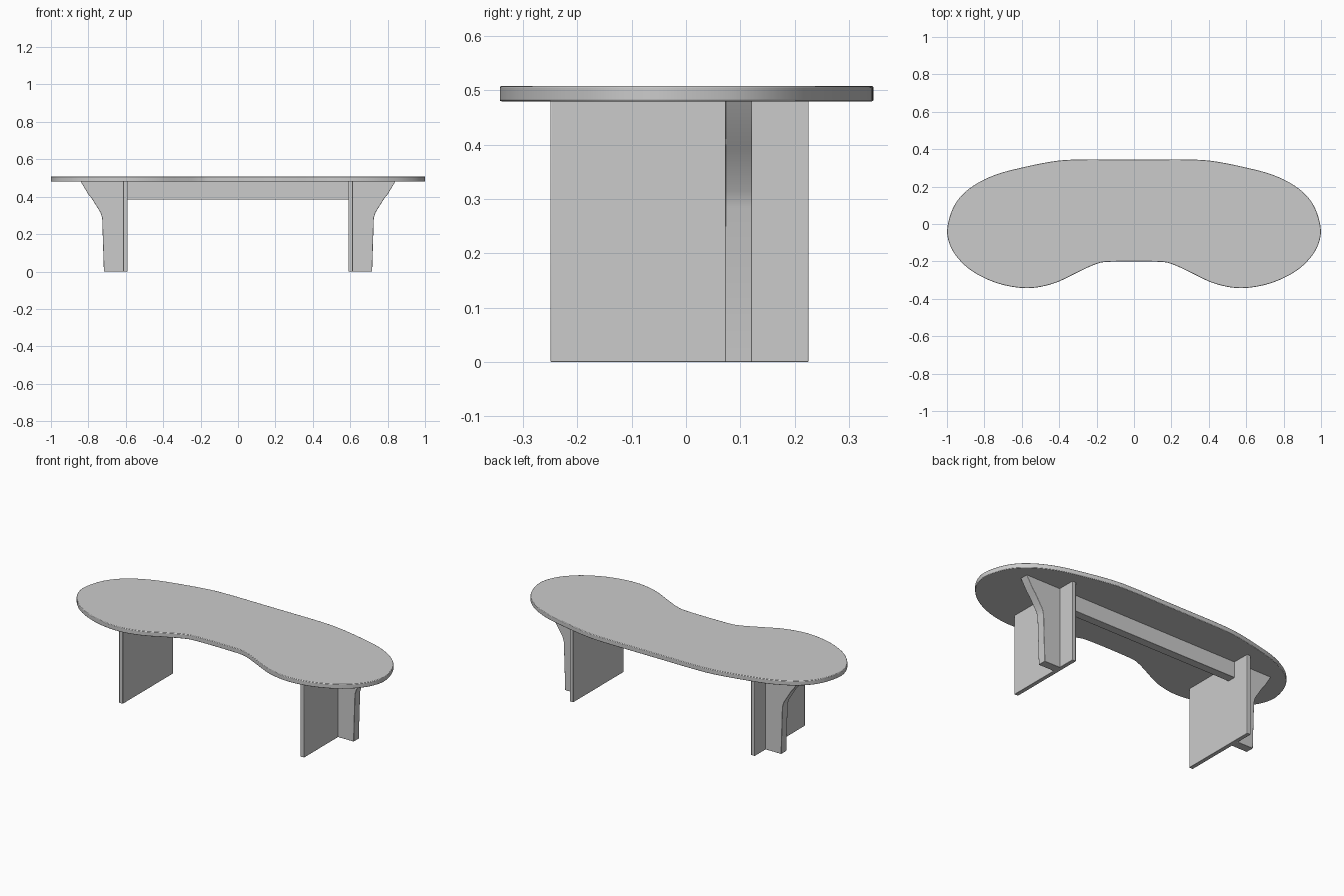
import bpy, bmesh
from mathutils import Vector

if "Cube" in bpy.data.objects:
    bpy.data.objects.remove(bpy.data.objects["Cube"])

grey = bpy.data.materials.new("plain grey")
grey.diffuse_color = (0.6, 0.6, 0.6, 1)
grey.use_nodes = True
grey.node_tree.nodes["Principled BSDF"].inputs["Base Color"].default_value = grey.diffuse_color


def prism(name, pts, push, bevel=0.003, angle=30):
    """Extrude a closed 3D outline along push, then soften its edges."""
    bm = bmesh.new()
    face = bm.faces.new([bm.verts.new(p) for p in pts])
    ext = bmesh.ops.extrude_face_region(bm, geom=[face])
    bmesh.ops.translate(bm, vec=push, verts=[v for v in ext["geom"] if isinstance(v, bmesh.types.BMVert)])
    bmesh.ops.recalc_face_normals(bm, faces=bm.faces[:])
    me = bpy.data.meshes.new(name)
    bm.to_mesh(me)
    bm.free()
    me.materials.append(grey)
    ob = bpy.data.objects.new(name, me)
    bpy.context.collection.objects.link(ob)
    mod = ob.modifiers.new("soft edges", 'BEVEL')
    mod.width, mod.segments = bevel, 2
    mod.limit_method, mod.angle_limit = 'ANGLE', 0.8
    bpy.ops.object.select_all(action='DESELECT')
    ob.select_set(True)
    bpy.context.view_layer.objects.active = ob
    bpy.ops.object.shade_smooth_by_angle(angle=angle * 3.14159 / 180)
    return ob


def closed_spline(points, steps=6):
    """Catmull-Rom curve through a closed loop of 2D points."""
    p = [Vector(q) for q in points]
    n, out = len(p), []
    for i in range(n):
        a, b, c, d = p[i - 1], p[i], p[(i + 1) % n], p[(i + 2) % n]
        for k in range(steps):
            t = k / steps
            out.append(0.5 * (2 * b + (c - a) * t + (2 * a - 5 * b + 4 * c - d) * t * t
                              + (3 * b - a - 3 * c + d) * t ** 3))
    return out


# Kidney-shaped top: right half of the outline, mirrored
half = [(0.12, 0.345), (0.27, 0.345), (0.41, 0.338), (0.58, 0.306), (0.75, 0.26),
        (0.88, 0.19), (0.96, 0.10), (0.998, -0.02), (0.985, -0.11), (0.935, -0.19),
        (0.85, -0.262), (0.72, -0.32), (0.57, -0.343), (0.43, -0.318),
        (0.30, -0.258), (0.21, -0.217), (0.13, -0.202)]
outline = closed_spline(half + [(-x, y) for x, y in reversed(half)])
prism("table_top", [(p.x, p.y, 0.48) for p in outline], (0, 0, 0.028))

for side, s in (("left", -1), ("right", 1)):
    # Broad leg board running front to back
    prism(side + "_leg_panel", [(s * 0.59, -0.25, 0), (s * 0.59, 0.226, 0),
                                (s * 0.59, 0.226, 0.482), (s * 0.59, -0.25, 0.482)],
          (s * 0.024, 0, 0), 0.002)
    # Outer fin that flares out under the top
    fin = [(0.61, 0), (0.717, 0), (0.726, 0.285), (0.735, 0.315), (0.783, 0.392),
           (0.80, 0.412), (0.842, 0.482), (0.61, 0.482)]
    prism(side + "_leg_fin", [(s * x, 0.072, z) for x, z in fin], (0, 0.05, 0), 0.002)

# Rail joining the two legs under the top
prism("rail", [(-0.592, 0.072, 0.385), (-0.592, 0.122, 0.385),
               (-0.592, 0.122, 0.482), (-0.592, 0.072, 0.482)], (1.184, 0, 0), 0.002)
